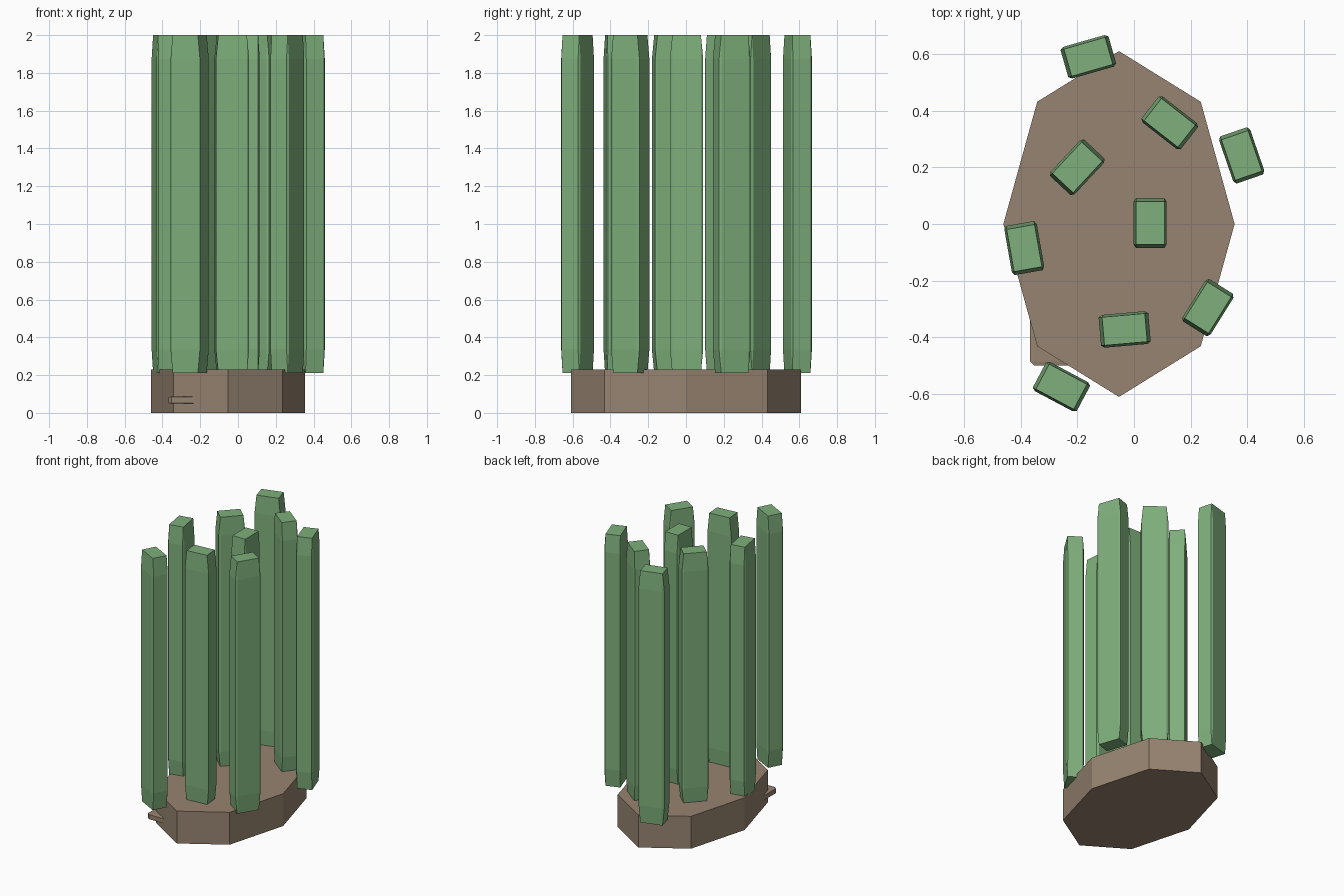
import bpy, bmesh
from math import radians
from mathutils import Matrix

if "Cube" in bpy.data.objects:
    bpy.data.objects.remove(bpy.data.objects["Cube"])


def make_material(name, rgb):
    mat = bpy.data.materials.new(name)
    mat.use_nodes = True
    mat.diffuse_color = (*rgb, 1)
    mat.node_tree.nodes["Principled BSDF"].inputs["Base Color"].default_value = (*rgb, 1)
    return mat


def finish(name, bm, mat):
    mesh = bpy.data.meshes.new(name)
    bm.to_mesh(mesh)
    bm.free()
    mesh.materials.append(mat)
    obj = bpy.data.objects.new(name, mesh)
    bpy.context.collection.objects.link(obj)
    return obj


def chamfered_block(name, size, location, angle, mat):
    """Unit cube chamfered first, then stretched, so the long ends taper."""
    bm = bmesh.new()
    bmesh.ops.create_cube(bm, size=1)
    bmesh.ops.bevel(bm, geom=bm.edges[:], offset=0.07, segments=1,
                    affect='EDGES', profile=0.5)
    bmesh.ops.transform(bm, matrix=Matrix.Diagonal((*size, 1)), verts=bm.verts)
    obj = finish(name, bm, mat)
    obj.location = location
    obj.rotation_euler.z = radians(angle)
    return obj


green = make_material("stalk green", (0.21, 0.43, 0.20))
brown = make_material("earth brown", (0.31, 0.23, 0.165))

# Eight-sided oval base
bm = bmesh.new()
bmesh.ops.create_cone(bm, cap_ends=True, segments=8, radius1=1, radius2=1, depth=1)
bmesh.ops.transform(bm, matrix=Matrix.Diagonal((0.408, 0.61, 0.23, 1)), verts=bm.verts)
base = finish("base", bm, brown)
base.location = (-0.053, 0, 0.115)

# Thin slab poking out of the base
chamfered_block("side_slab", (0.22, 0.22, 0.038), (-0.257, -0.39, 0.068), 0, brown)

# Upright stalks: x, y, turn in degrees
stalks = [
    (0.057, 0.003, 0),
    (-0.033, -0.372, 95),
    (-0.387, -0.085, 10),
    (-0.20, 0.20, -43),
    (0.126, 0.357, 52),
    (0.38, 0.242, 19),
    (-0.161, 0.59, 106),
    (0.261, -0.295, -32),
    (-0.256, -0.574, 62),
]
for i, (x, y, turn) in enumerate(stalks, 1):
    chamfered_block(f"stalk_{i}", (0.116, 0.176, 1.79), (x, y, 1.105), turn, green)
